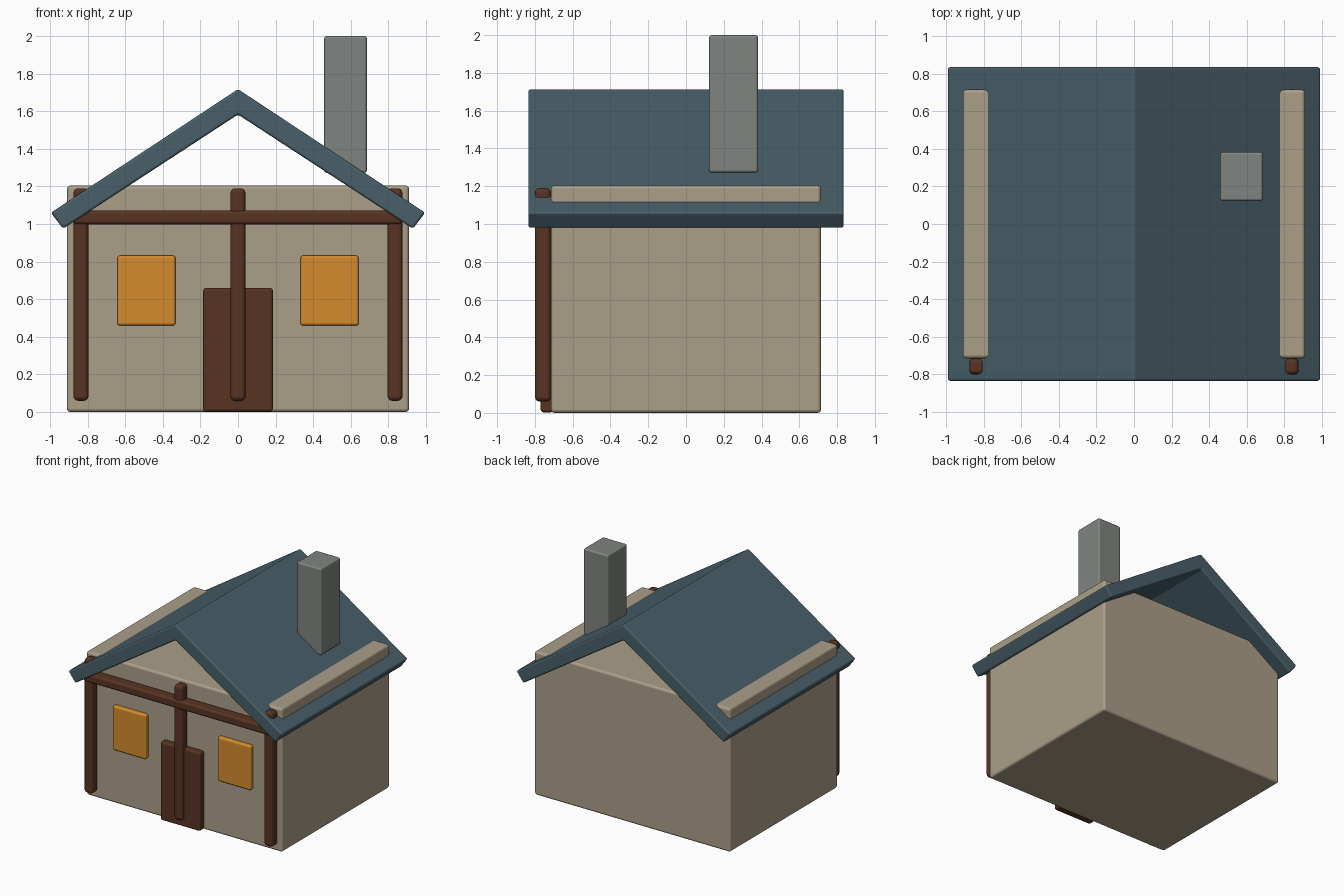
import bpy
import bmesh

if "Cube" in bpy.data.objects:
    bpy.data.objects.remove(bpy.data.objects["Cube"], do_unlink=True)


def material(name, rgb):
    mat = bpy.data.materials.new(name)
    mat.use_nodes = True
    colour = (*rgb, 1.0)
    mat.diffuse_color = colour
    bsdf = next(n for n in mat.node_tree.nodes if n.type == "BSDF_PRINCIPLED")
    bsdf.inputs["Base Color"].default_value = colour
    return mat


plaster = material("warm plaster", (0.41, 0.345, 0.25))
timber = material("dark timber", (0.098, 0.034, 0.016))
slate = material("blue slate", (0.065, 0.115, 0.14))
stone = material("grey stone", (0.215, 0.232, 0.215))
amber = material("amber glass", (0.66, 0.26, 0.026))


def extrude_profile(name, profile, y0, y1, mat, bevel):
    """Extrude an x-z outline along y and round its edges."""
    bm = bmesh.new()
    face = bm.faces.new([bm.verts.new((x, y0, z)) for x, z in profile])
    grown = bmesh.ops.extrude_face_region(bm, geom=[face])["geom"]
    moved = [g for g in grown if isinstance(g, bmesh.types.BMVert)]
    bmesh.ops.translate(bm, verts=moved, vec=(0, y1 - y0, 0))
    bmesh.ops.recalc_face_normals(bm, faces=bm.faces)
    for f in bm.faces:
        f.smooth = True
    mesh = bpy.data.meshes.new(name)
    bm.to_mesh(mesh)
    bm.free()
    mesh.materials.append(mat)
    obj = bpy.data.objects.new(name, mesh)
    bpy.context.collection.objects.link(obj)
    mod = obj.modifiers.new("rounded edges", "BEVEL")
    mod.width = bevel
    mod.segments = 3
    mod.harden_normals = True
    return obj


def box(name, x0, x1, y0, y1, z0, z1, mat, bevel=0.015):
    outline = [(x0, z0), (x1, z0), (x1, z1), (x0, z1)]
    return extrude_profile(name, outline, y0, y1, mat, bevel)


# House body
box("walls", -0.91, 0.91, -0.715, 0.715, 0, 1.205, plaster, 0.02)

# Gabled roof, open under the ridge
half = [(0.995, 1.06), (0.93, 0.975)]
roof = [(0, 1.717)] + half + [(0, 1.582)] + [(-x, z) for x, z in reversed(half)]
extrude_profile("roof", roof, -0.835, 0.835, slate, 0.014)

# Chimney resting on the right-hand slope
box("chimney", 0.458, 0.686, 0.122, 0.382, 1.272, 2.0, stone)

# Timber frame on the front
for label, x in (("right", -0.835), ("centre", 0), ("left", 0.835)):
    box(label + "_post", x - 0.04, x + 0.04, -0.80, -0.715, 0.06, 1.19, timber, 0.025)
box("cross_beam", -0.875, 0.875, -0.81, -0.715, 0.998, 1.072, timber, 0.02)

# Door and windows
box("door", -0.185, 0.185, -0.77, -0.70, 0.003, 0.66, timber)
for label, x in (("right", -0.487), ("left", 0.487)):
    box(label + "_window", x - 0.155, x + 0.155, -0.75, -0.70, 0.46, 0.832, amber)
